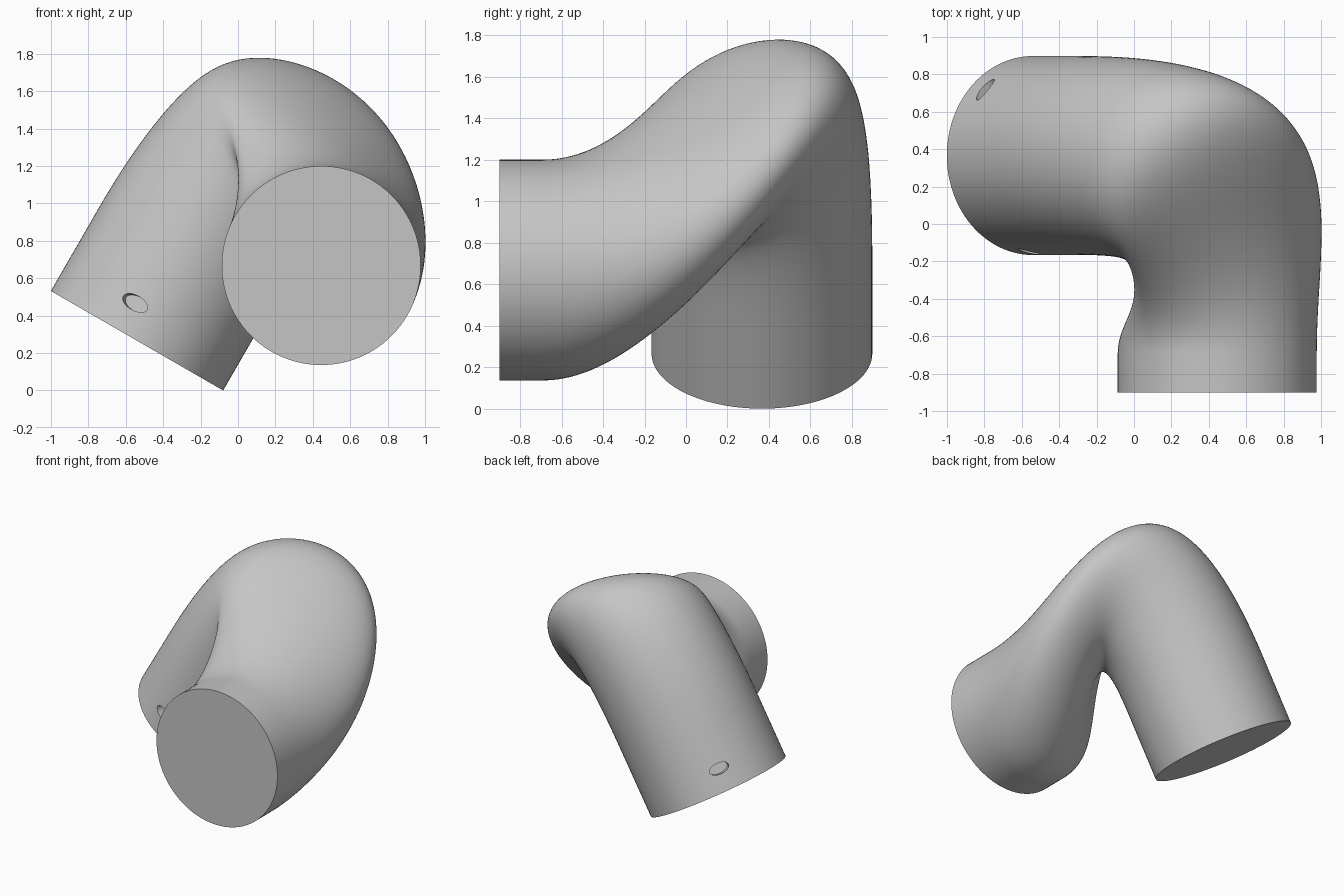
import bpy, bmesh, math
from mathutils import Vector, Matrix

if "Cube" in bpy.data.objects:
    bpy.data.objects.remove(bpy.data.objects["Cube"])

grey = bpy.data.materials.new("plain grey")
grey.use_nodes = True
colour = (0.56, 0.56, 0.56, 1)
grey.diffuse_color = colour
grey.node_tree.nodes["Principled BSDF"].inputs["Base Color"].default_value = colour

R, SIDES, STEPS = 0.532, 96, 64
X, Y, Z = Vector((1, 0, 0)), Vector((0, 1, 0)), Vector((0, 0, 1))
AXIS = Vector((0.5, 0, math.sqrt(0.75)))      # direction of the slanted pipe end
SIDE = Vector((-AXIS.z, 0, AXIS.x))           # across the slanted pipe end
FOOT = Vector((-0.54, 0.366, 0.266))
START = FOOT + AXIS * 0.52
END = Vector((0.445, -0.69, 0.668))
ANGLES = [math.tau * i / SIDES for i in range(SIDES)]


def ring(centre, u, v):
    return [centre + R * (u * math.cos(a) + v * math.sin(a)) for a in ANGLES]


def finish(obj):
    obj.data.materials.clear()
    obj.data.materials.append(grey)
    bpy.ops.object.select_all(action="DESELECT")
    obj.select_set(True)
    bpy.context.view_layer.objects.active = obj
    bpy.ops.object.shade_smooth_by_angle(angle=math.radians(35))


def skin(name, rings, cap_first, cap_last):
    """Join successive rings into a tube."""
    bm = bmesh.new()
    rows = [[bm.verts.new(p) for p in r] for r in rings]
    for a, b in zip(rows, rows[1:]):
        for i in range(SIDES):
            j = (i + 1) % SIDES
            bm.faces.new((a[i], a[j], b[j], b[i]))
    if cap_first:
        bm.faces.new(rows[0])
    if cap_last:
        bm.faces.new(rows[-1])
    bmesh.ops.recalc_face_normals(bm, faces=bm.faces)
    mesh = bpy.data.meshes.new(name)
    bm.to_mesh(mesh)
    bm.free()
    obj = bpy.data.objects.new(name, mesh)
    bpy.context.collection.objects.link(obj)
    return obj


def blend(p, q, a, t):
    """Cubic rail leaving p along the slanted axis and reaching q along -y.
    Rails on the outside of the bend are pulled further than those inside,
    and a small bulge reshapes the section past the middle of the bend."""
    c, s, c2 = math.cos(a), math.sin(a), math.cos(2 * a)
    pull_start = 4.5 + 1.8 * c + 0.9 * s + 0.25 * c2
    pull_end = 2.3 + c
    bulge = X * (0.01 - 0.06 * s + 0.07 * c2) + Z * (0.012 - 0.04 * c - 0.032 * c2)
    h = t * t * (3 - 2 * t)
    return (p * (1 - h) + q * h + AXIS * pull_start * t * (1 - t) ** 2
            + Y * pull_end * t * t * (1 - t) + bulge * 29 * t ** 3 * (1 - t) ** 2)


# Bent pipe with its straight front end
first, last = ring(START, Y, SIDE), ring(END, X, Z)
rings = [[blend(p, q, a, k / STEPS) for p, q, a in zip(first, last, ANGLES)]
         for k in range(STEPS + 1)]
rings.append([p - Y * 0.21 for p in last])
finish(skin("pipe_bend", rings, False, True))

# Slanted end collar
collar = skin("end_collar", [ring(FOOT, Y, SIDE), first], True, True)

# Two oval screw holes, at the front and at the back of the collar
for degrees in (48, 168):
    a = math.radians(degrees)
    out = Y * math.cos(a) + SIDE * math.sin(a)
    around = AXIS.cross(out)
    frame = Matrix((around, AXIS, out)).transposed().to_4x4()
    place = Matrix.Translation(FOOT + AXIS * 0.17 + out * R)
    bpy.ops.mesh.primitive_cylinder_add(vertices=32, radius=1, depth=1)
    cutter = bpy.context.object
    cutter.name = "screw_hole_cutter"
    cutter.hide_render = True
    cutter.data.transform(place @ frame @ Matrix.Diagonal((0.075, 0.04, 0.16, 1)))
    bpy.context.view_layer.objects.active = collar
    cut = collar.modifiers.new("screw_hole", "BOOLEAN")
    cut.operation = "DIFFERENCE"
    cut.solver = "EXACT"
    cut.object = cutter
    bpy.ops.object.modifier_apply(modifier=cut.name)
    bpy.data.objects.remove(cutter)
finish(collar)
